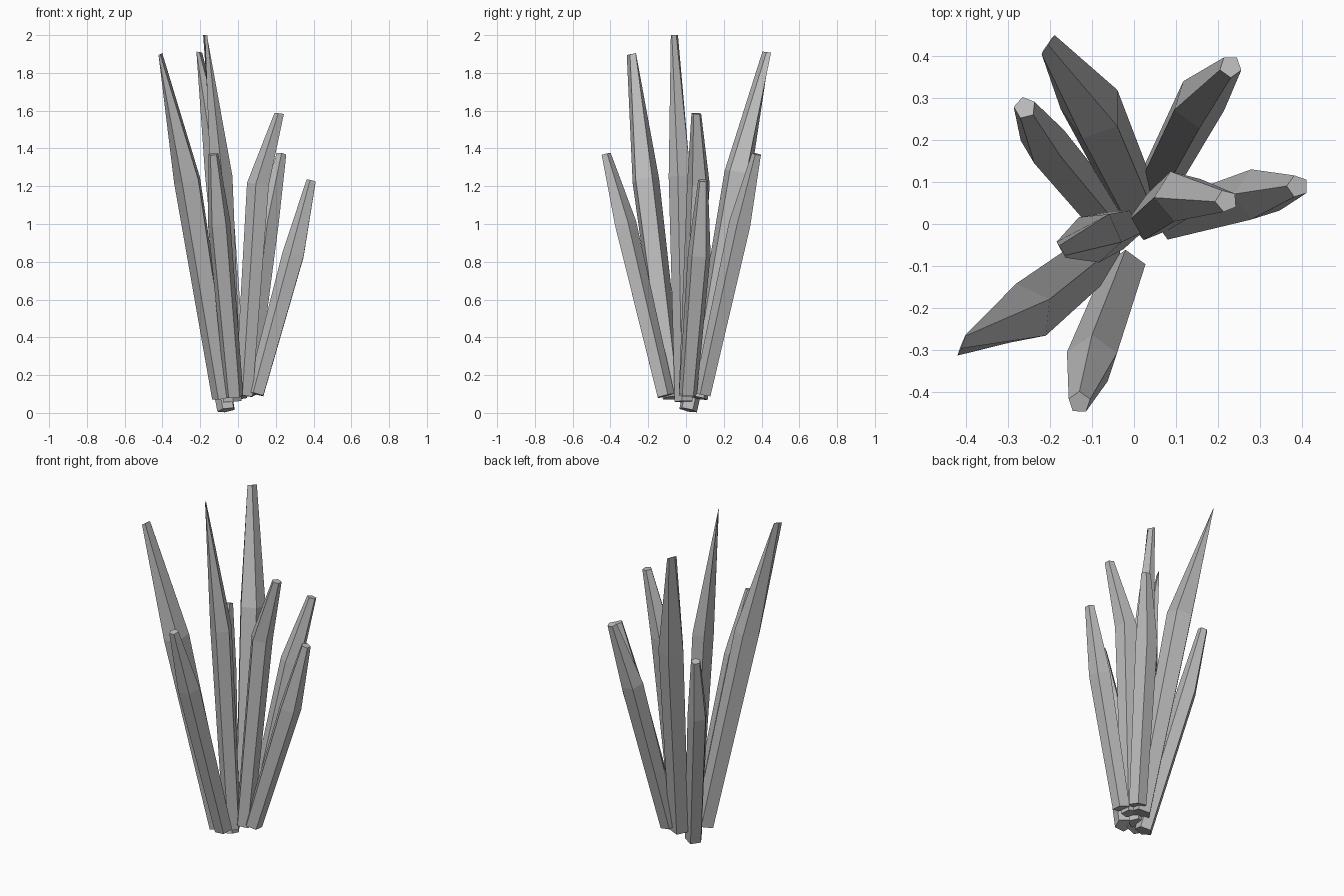
import bpy, bmesh, math
from mathutils import Vector

cube = bpy.data.objects.get("Cube")
if cube:
    bpy.data.objects.remove(cube, do_unlink=True)

# One stone grey for every shard
grey = bpy.data.materials.new("stone_grey")
grey.use_nodes = True
colour = (0.5, 0.5, 0.5, 1)
grey.diffuse_color = colour
grey.node_tree.nodes["Principled BSDF"].inputs["Base Color"].default_value = colour

SIDES = 5


def shard(name, base, mid, tip, radii, turn, edge=None):
    """Five-sided crystal; edge = heading of a blade tip, None = flat cap."""
    base, mid, tip = Vector(base), Vector(mid), Vector(tip)
    axis = (tip - base).normalized()
    u = (Vector((1, 0, 0)) - axis * axis.x).normalized()
    v = axis.cross(u)
    bm = bmesh.new()
    rings = []
    for centre, r in zip((base, mid, tip), radii):
        ring = []
        for i in range(SIDES):
            a = math.radians(turn) + math.tau * i / SIDES
            off = (u * math.cos(a) + v * math.sin(a)) * r
            if edge is not None and centre is tip:
                # Squash the tip ring into a narrow blade edge
                e = math.radians(edge)
                d = u * math.cos(e) + v * math.sin(e)
                along = d * off.dot(d)
                off = along + (off - along) * 0.05
            ring.append(bm.verts.new(centre + off))
        rings.append(ring)
    for low, high in zip(rings, rings[1:]):
        for i in range(SIDES):
            j = (i + 1) % SIDES
            bm.faces.new((low[i], low[j], high[j], high[i]))
    bm.faces.new(rings[0][::-1])
    bm.faces.new(rings[-1])
    bmesh.ops.recalc_face_normals(bm, faces=bm.faces)
    mesh = bpy.data.meshes.new(name)
    bm.to_mesh(mesh)
    bm.free()
    mesh.materials.append(grey)
    bpy.context.collection.objects.link(bpy.data.objects.new(name, mesh))


# Tall blades
TALL = (0.058, 0.075, 0.029)
shard("tall_right_blade", (-.08, -.07, .08), (-.265, -.215, 1.23),
      (-.41, -.287, 1.9), TALL, 30, 68)
shard("tall_back_blade", (0, .06, .08), (-.1, .275, 1.27),
      (-.205, .428, 1.91), TALL, 36, 56)
shard("tall_centre_blade", (-.03, -.01, .06), (-.09, -.03, 1.25),
      (-.173, -.062, 2.0), (.05, .062, .023), -12, -60)

# Shorter shards with flat caps
SHORT = (0.05, 0.063, 0.027)
shard("front_shard", (-.02, -.11, .09), (-.1, -.325, 1.0),
      (-.13, -.425, 1.37), SHORT, 18)
shard("back_left_shard", (.05, .09, .1), (.155, .29, 1.0),
      (.23, .375, 1.37), SHORT, 55)
shard("centre_left_shard", (.035, .01, .09), (.11, .067, 1.21),
      (.22, .055, 1.585), SHORT, 40)
shard("left_shard", (.095, .01, .1), (.298, .07, .84),
      (.39, .09, 1.23), SHORT, 36)
shard("back_right_shard", (-.06, .01, .015), (-.215, .195, .87),
      (-.26, .277, 1.24), (.05, .056, .027), 30)
